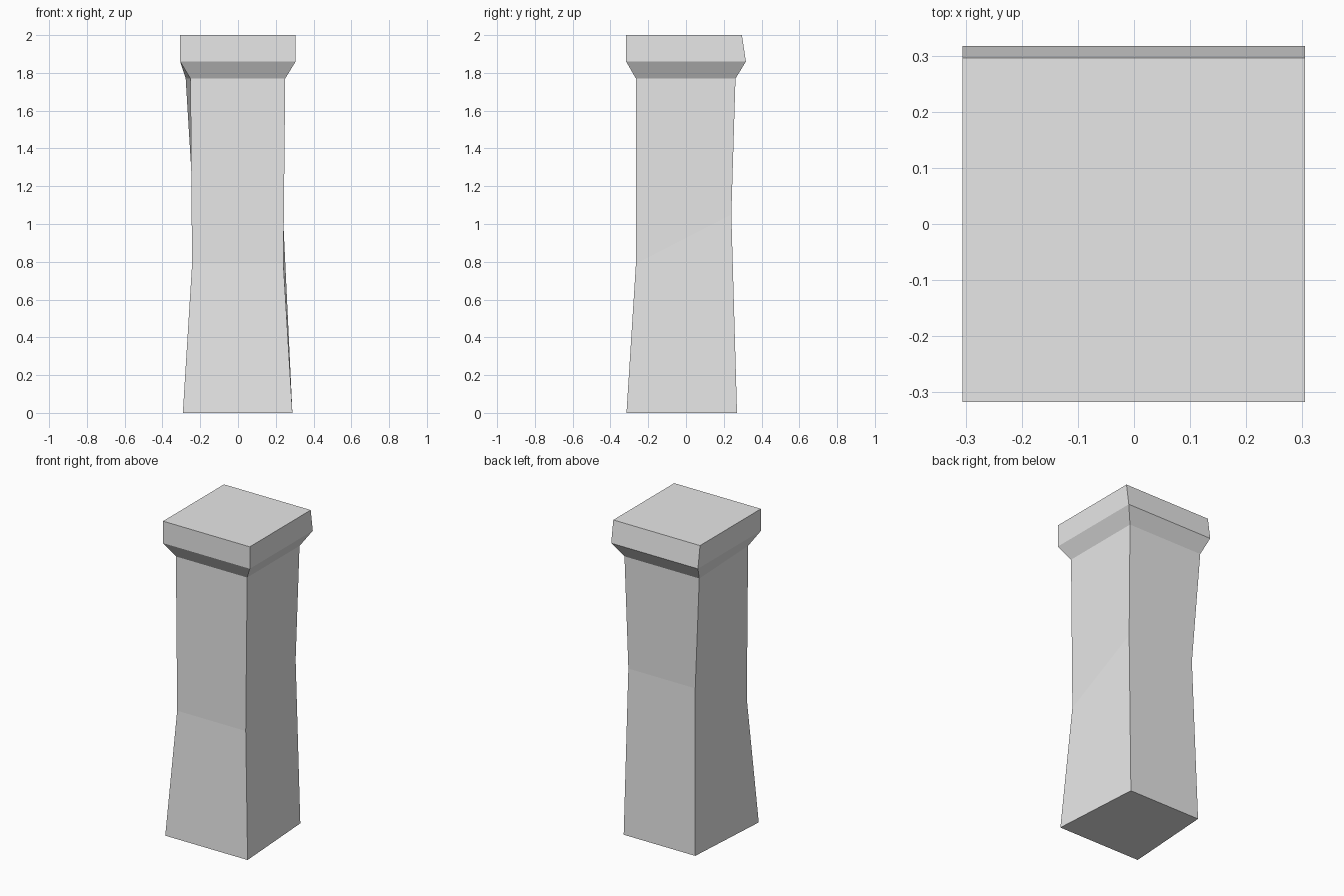
import bpy
import bmesh

cube = bpy.data.objects.get("Cube")
if cube:
    bpy.data.objects.remove(cube, do_unlink=True)

GREY = (0.8, 0.8, 0.8, 1.0)
stone = bpy.data.materials.new("plain grey")
stone.use_nodes = True
stone.diffuse_color = GREY
stone.node_tree.nodes["Principled BSDF"].inputs["Base Color"].default_value = GREY


def ring(front, back):
    """Four corners from a front and a back edge, each (left x, right x, y, z)."""
    (fa, fb, fy, fz), (ba, bb, by, bz) = front, back
    return [(fa, fy, fz), (fb, fy, fz), (bb, by, bz), (ba, by, bz)]


def loft(name, rings):
    """Closed four-sided column through the given rings."""
    bm = bmesh.new()
    loops = [[bm.verts.new(p) for p in r] for r in rings]
    for low, high in zip(loops, loops[1:]):
        for i in range(4):
            j = (i + 1) % 4
            bm.faces.new((low[i], low[j], high[j], high[i]))
    bm.faces.new(loops[0][::-1])
    bm.faces.new(loops[-1])
    bmesh.ops.recalc_face_normals(bm, faces=bm.faces)
    mesh = bpy.data.meshes.new(name)
    bm.to_mesh(mesh)
    bm.free()
    mesh.materials.append(stone)
    obj = bpy.data.objects.new(name, mesh)
    bpy.context.collection.objects.link(obj)
    return obj


# Uneven pinched shaft flaring into a square cap
loft("pillar", [
    ring((-0.292, 0.288, -0.315, 0), (-0.254, 0.25, 0.27, 0)),           # foot
    ring((-0.243, 0.24, -0.265, 0.79), (-0.233, 0.238, 0.24, 1.05)),     # waist
    ring((-0.252, 0.25, -0.265, 1.77), (-0.277, 0.25, 0.262, 1.77)),     # neck
    ring((-0.306, 0.305, -0.317, 1.86), (-0.306, 0.305, 0.317, 1.86)),   # cap rim
    ring((-0.306, 0.305, -0.317, 2), (-0.306, 0.305, 0.296, 2)),         # cap top
])
